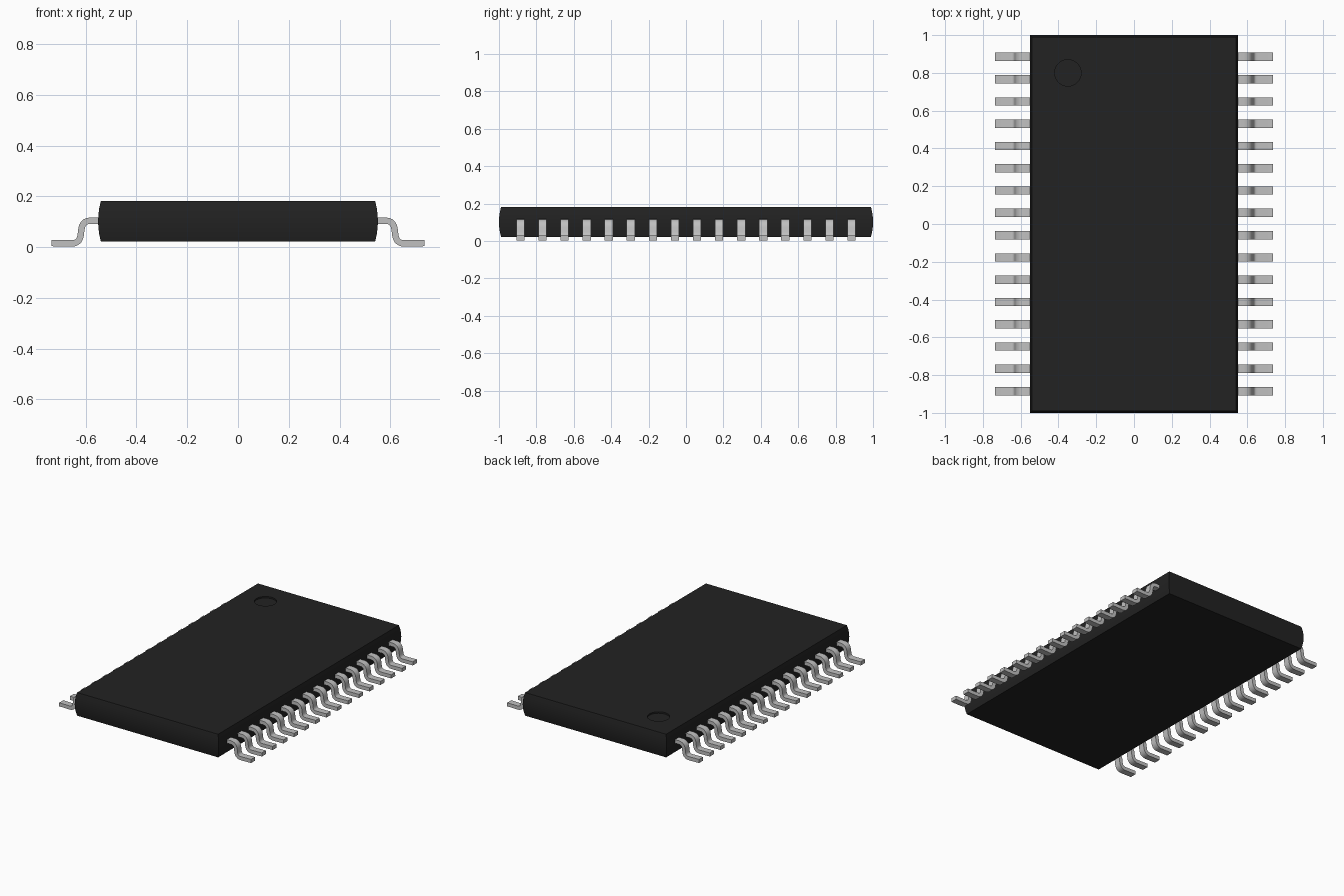
import bpy, bmesh, math
from mathutils import Vector

if "Cube" in bpy.data.objects:
    bpy.data.objects.remove(bpy.data.objects["Cube"])


def make_material(name, value):
    mat = bpy.data.materials.new(name)
    mat.use_nodes = True
    colour = (value, value, value, 1)
    mat.diffuse_color = colour
    mat.node_tree.nodes["Principled BSDF"].inputs["Base Color"].default_value = colour
    return mat


def make_object(name, bm, mat):
    bmesh.ops.recalc_face_normals(bm, faces=bm.faces)
    mesh = bpy.data.meshes.new(name)
    bm.to_mesh(mesh)
    bm.free()
    mesh.materials.append(mat)
    obj = bpy.data.objects.new(name, mesh)
    bpy.context.collection.objects.link(obj)
    return obj


def smooth(obj):
    bpy.ops.object.select_all(action="DESELECT")
    obj.select_set(True)
    bpy.context.view_layer.objects.active = obj
    bpy.ops.object.shade_smooth_by_angle(angle=math.radians(30))


black = make_material("black plastic", 0.016)
silver = make_material("silver metal", 0.53)

# Body: stacked rectangles with gently bowed sides
BOTTOM, TOP, LAYERS = 0.022, 0.182, 6
bm = bmesh.new()
rings = []
for i in range(LAYERS + 1):
    t = i / LAYERS
    z = BOTTOM + (TOP - BOTTOM) * t
    inset = 0.011 * (2 * t - 1) ** 2
    x, y = 0.551 - inset, 1 - inset
    rings.append([bm.verts.new((sx * x, sy * y, z))
                  for sx, sy in ((-1, -1), (1, -1), (1, 1), (-1, 1))])
for low, high in zip(rings, rings[1:]):
    for k in range(4):
        n = (k + 1) % 4
        bm.faces.new((low[k], low[n], high[n], high[k]))
bm.faces.new(rings[0][::-1])
bm.faces.new(rings[-1])
body = make_object("body", bm, black)

# Round recessed marker on the top
bm = bmesh.new()
bmesh.ops.create_cone(bm, cap_ends=True, segments=40, radius1=0.07, radius2=0.07, depth=0.04)
bmesh.ops.translate(bm, verts=bm.verts, vec=(-0.35, 0.80, TOP + 0.01))
cutter = make_object("marker_cutter", bm, black)
cutter.hide_render = True
cut = body.modifiers.new("marker recess", "BOOLEAN")
cut.operation = "DIFFERENCE"
cut.object = cutter
cut.solver = "EXACT"
bpy.context.view_layer.objects.active = body
bpy.ops.object.modifier_apply(modifier=cut.name)
bpy.data.objects.remove(cutter)
smooth(body)

# Lead centre line: shoulder, rounded bend, shank, rounded bend, foot
path = [Vector(p) for p in ((0.53, 0.104), (0.612, 0.104), (0.624, 0.014), (0.735, 0.016))]
THICK, RADIUS, STEPS = 0.025, 0.032, 5


def rounded(points):
    out = [points[0]]
    for a, b, c in zip(points, points[1:], points[2:]):
        start = b + (a - b).normalized() * RADIUS
        end = b + (c - b).normalized() * RADIUS
        for i in range(STEPS + 1):
            t = i / STEPS
            out.append(start * (1 - t) ** 2 + b * 2 * t * (1 - t) + end * t * t)
    return out + [points[-1]]


line = rounded(path)
PITCH, COUNT, HALF_WIDTH = 0.118, 16, 0.022


def add_lead(bm, side, y):
    loops = []
    for i, p in enumerate(line):
        d = (line[min(i + 1, len(line) - 1)] - line[max(i - 1, 0)]).normalized()
        normal = Vector((-d.y, d.x)) * THICK / 2
        loops.append([bm.verts.new((side * q.x, y + w, max(q.y, 0)))
                      for q, w in ((p + normal, -HALF_WIDTH), (p + normal, HALF_WIDTH),
                                   (p - normal, HALF_WIDTH), (p - normal, -HALF_WIDTH))])
    for a, b in zip(loops, loops[1:]):
        for k in range(4):
            n = (k + 1) % 4
            bm.faces.new((a[k], a[n], b[n], b[k]))
    bm.faces.new(loops[0])
    bm.faces.new(loops[-1])


# A row of leads along each long side
for name, side in (("left_leads", 1), ("right_leads", -1)):
    bm = bmesh.new()
    for i in range(COUNT):
        add_lead(bm, side, (i - (COUNT - 1) / 2) * PITCH)
    smooth(make_object(name, bm, silver))
